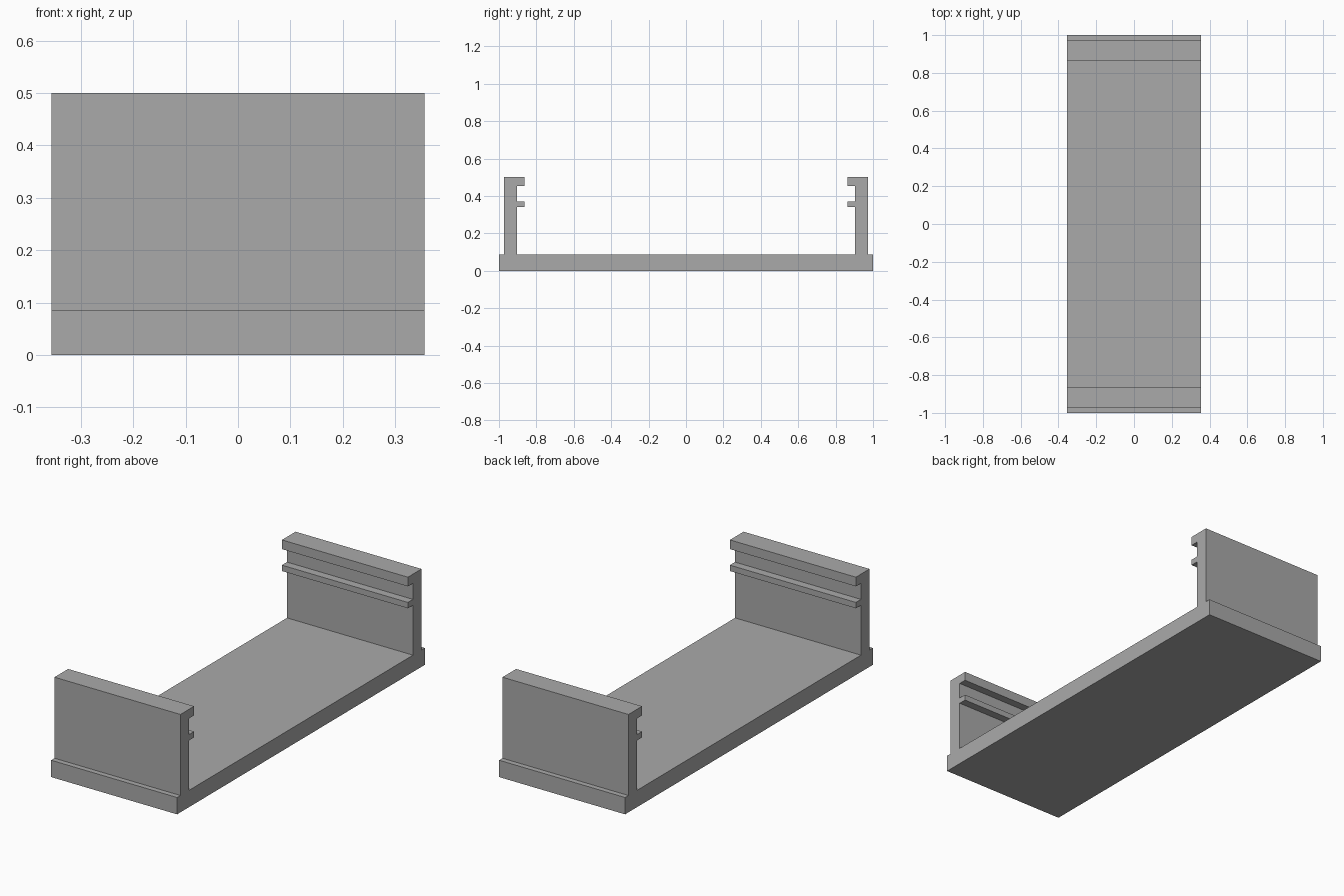
import bpy
import bmesh

cube = bpy.data.objects.get("Cube")
if cube:
    bpy.data.objects.remove(cube, do_unlink=True)

HALF_WIDTH = 0.356
BASE_TOP = 0.086

grey = bpy.data.materials.new("plain grey")
grey.use_nodes = True
colour = (0.4, 0.4, 0.4, 1)
grey.diffuse_color = colour
grey.node_tree.nodes["Principled BSDF"].inputs["Base Color"].default_value = colour

# Half of the channel section, from the floor centre out and up the end wall
half = [
    (1, 0), (1, BASE_TOP),                     # base edge
    (0.973, BASE_TOP), (0.973, 0.5),           # outer wall
    (0.863, 0.5), (0.863, 0.453),              # top lip
    (0.904, 0.453), (0.904, 0.371),            # slot between lip and rib
    (0.863, 0.371), (0.863, 0.341),            # rib
    (0.904, 0.341), (0.904, BASE_TOP),         # inner wall
]
section = half + [(-y, z) for y, z in reversed(half)]

# Extrude the mirrored section across the width
bm = bmesh.new()
face = bm.faces.new([bm.verts.new((-HALF_WIDTH, y, z)) for y, z in section])
swept = bmesh.ops.extrude_face_region(bm, geom=[face])["geom"]
bmesh.ops.translate(bm, vec=(2 * HALF_WIDTH, 0, 0),
                    verts=[v for v in swept if isinstance(v, bmesh.types.BMVert)])
bmesh.ops.recalc_face_normals(bm, faces=bm.faces)

mesh = bpy.data.meshes.new("channel_tray")
bm.to_mesh(mesh)
bm.free()
mesh.materials.append(grey)
tray = bpy.data.objects.new("channel_tray", mesh)
bpy.context.collection.objects.link(tray)
